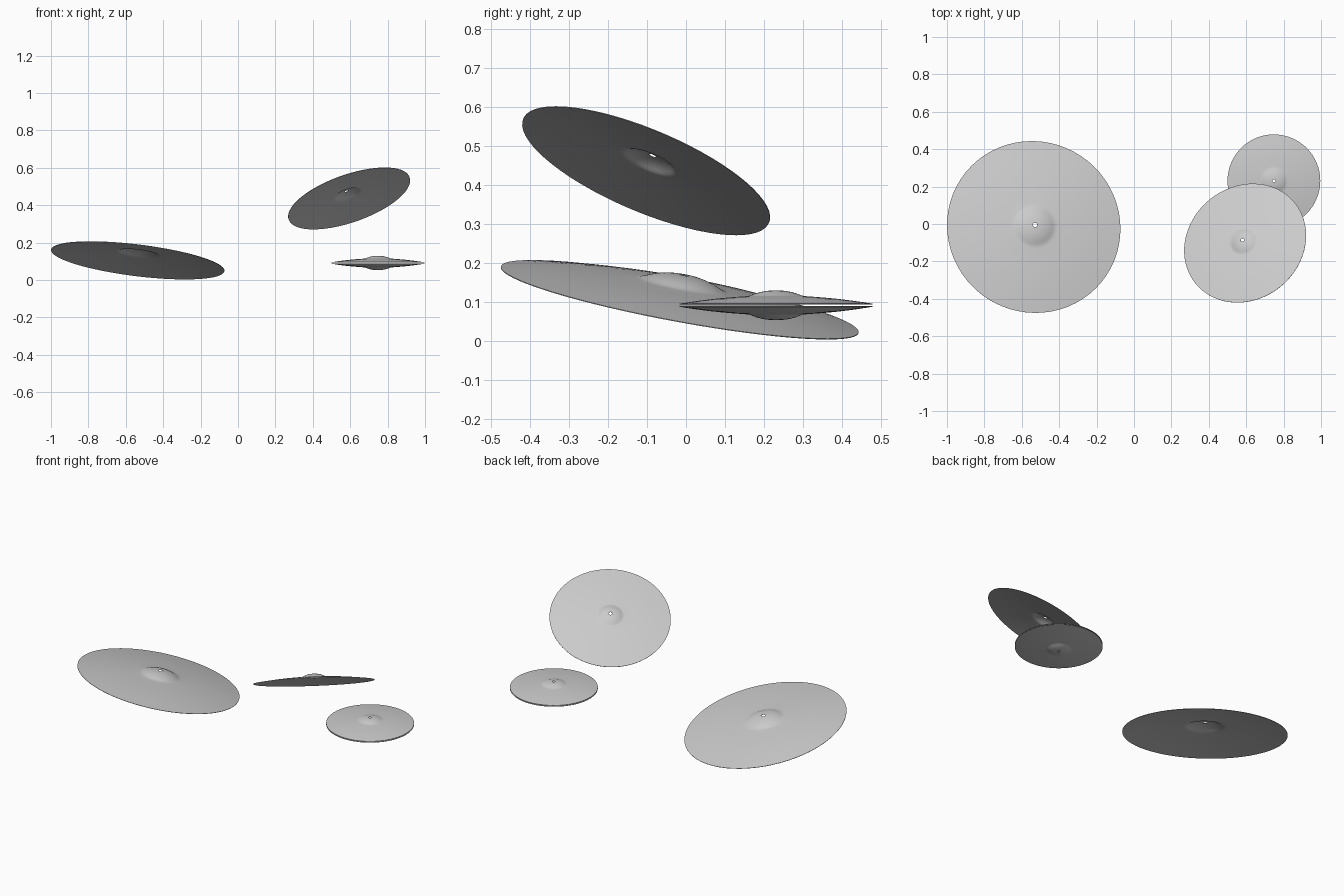
import bpy, math
from mathutils import Vector

if "Cube" in bpy.data.objects:
    bpy.data.objects.remove(bpy.data.objects["Cube"])

SEGMENTS = 64


def bell_profile(radius, hole, bell, cone_top, height):
    """Radius/height pairs from the centre hole to the rim."""
    dome = height - cone_top
    pts = [(hole, height)]
    # domed bell with a soft flare at its foot
    for t, f in ((0.25, 0.96), (0.4, 0.87), (0.55, 0.73), (0.7, 0.53),
                 (0.82, 0.32), (0.92, 0.13), (1.0, 0.04), (1.1, 0.0)):
        pts.append((bell * t, cone_top + dome * f))
    # shallow, slightly bowed bow down to the rim
    start = bell * 1.1
    for i in range(1, 7):
        t = i / 6
        pts.append((start + (radius - start) * t,
                    cone_top * (1 - t) + cone_top * 0.12 * math.sin(math.pi * t)))
    return pts


def cymbal(name, location, normal, radius, hole, bell, cone_top, height, thick=0.002):
    profile = bell_profile(radius, hole, bell, cone_top, height)
    n = len(profile)
    verts, faces = [], []
    for s in range(SEGMENTS):
        a = 2 * math.pi * s / SEGMENTS
        verts += [(r * math.cos(a), r * math.sin(a), z) for r, z in profile]
        e = (s + 1) % SEGMENTS
        faces += [(s * n + i, s * n + i + 1, e * n + i + 1, e * n + i)
                  for i in range(n - 1)]
    mesh = bpy.data.meshes.new(name)
    mesh.from_pydata(verts, [], faces)
    obj = bpy.data.objects.new(name, mesh)
    bpy.context.collection.objects.link(obj)
    obj.location = location
    obj.rotation_mode = 'QUATERNION'
    obj.rotation_quaternion = Vector((0, 0, 1)).rotation_difference(Vector(normal).normalized())
    # thin sheet of metal, thickened on the underside
    mod = obj.modifiers.new("thickness", 'SOLIDIFY')
    mod.thickness = thick
    mod.offset = -1
    bpy.ops.object.select_all(action='DESELECT')
    obj.select_set(True)
    bpy.context.view_layer.objects.active = obj
    bpy.ops.object.modifier_apply(modifier=mod.name)
    bpy.ops.object.shade_smooth_by_angle(angle=math.radians(40))
    return obj


# large cymbal on the left, tilted slightly back and right
cymbal("ride_cymbal", (-0.536, -0.016, 0.106), (0.12, 0.18, 0.976),
       0.467, 0.012, 0.115, 0.037, 0.064)

# medium cymbal on the right, tilted steeply
cymbal("crash_cymbal", (0.594, -0.102, 0.437), (-0.306, 0.371, 0.876),
       0.3425, 0.010, 0.075, 0.025, 0.045)

# facing pair of small cymbals
for name, z, up in (("hi_hat_top", 0.095, 1), ("hi_hat_bottom", 0.087, -1)):
    cymbal(name, (0.748, 0.231, z), (0, 0, up), 0.248, 0.008, 0.072, 0.019, 0.034)
